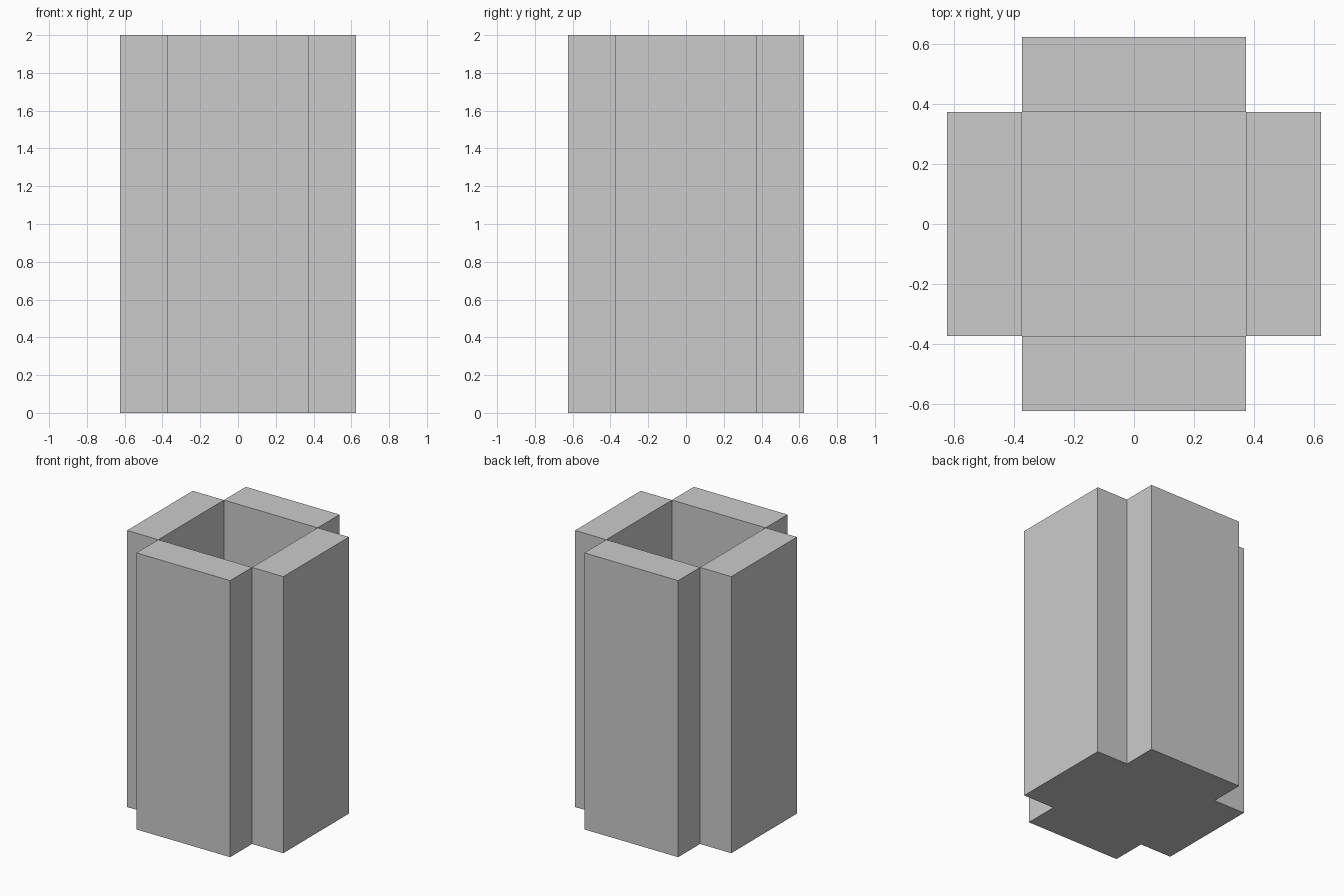
import bpy

if "Cube" in bpy.data.objects:
    bpy.data.objects.remove(bpy.data.objects["Cube"])

HALF = 0.375    # half width of the square shaft
DEPTH = 0.25    # wall thickness
HEIGHT = 2.0


def box(name, center, size):
    bpy.ops.mesh.primitive_cube_add(size=1, location=center)
    obj = bpy.context.object
    obj.name = name
    obj.scale = size
    bpy.ops.object.transform_apply(location=False, rotation=False, scale=True)
    return obj


# Four thick walls around the open shaft, meeting only at its corners
offset = HALF + DEPTH / 2
for name, dx, dy in (("front_wall", 0, -1), ("back_wall", 0, 1),
                     ("left_wall", -1, 0), ("right_wall", 1, 0)):
    size = (DEPTH if dx else 2 * HALF, DEPTH if dy else 2 * HALF, HEIGHT)
    box(name, (dx * offset, dy * offset, HEIGHT / 2), size)

# Thin floor closing the shaft at the bottom
FLOOR = 0.004
box("shaft_floor", (0, 0, FLOOR / 2), (2 * HALF, 2 * HALF, FLOOR))
